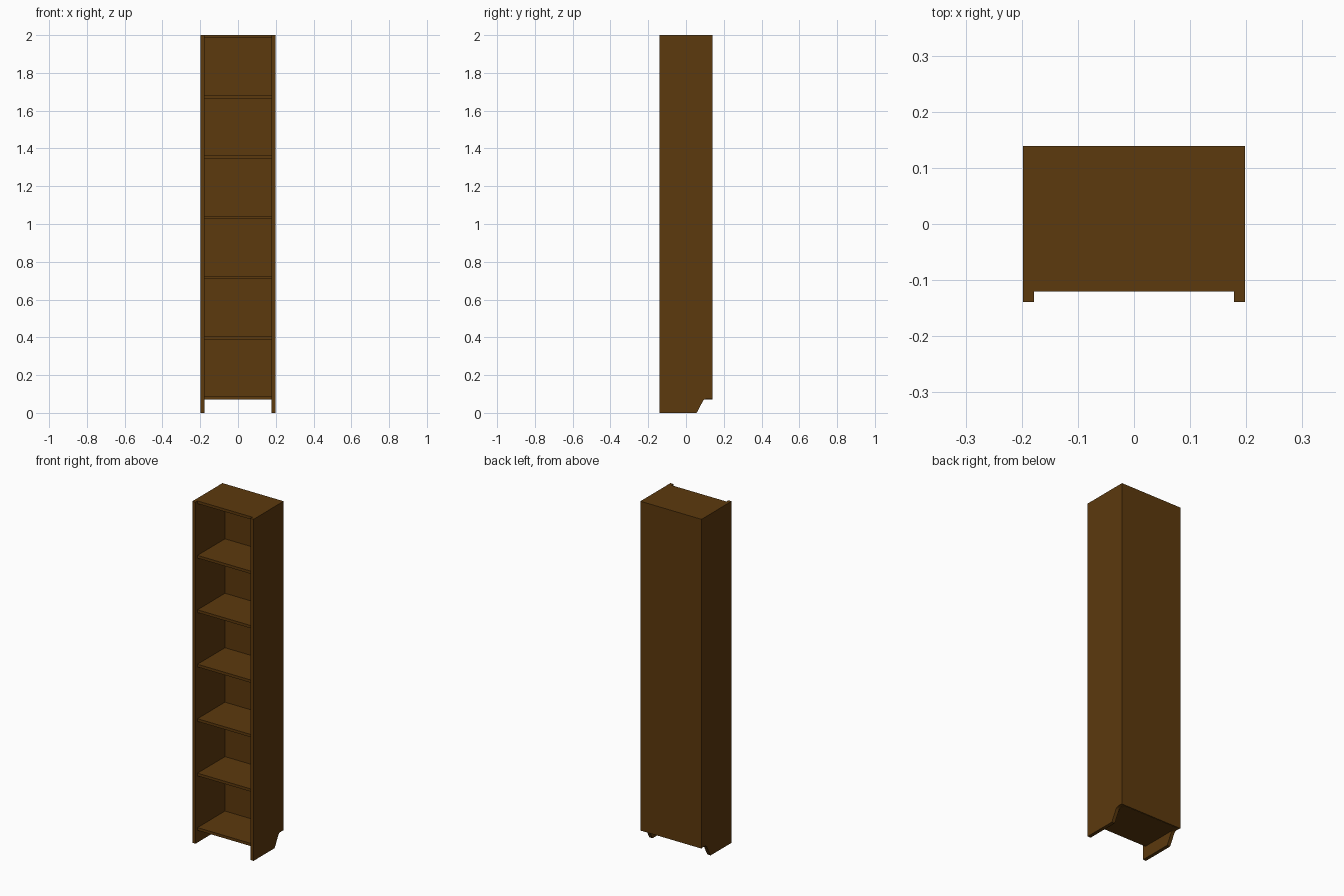
import bpy, bmesh

if "Cube" in bpy.data.objects:
    bpy.data.objects.remove(bpy.data.objects["Cube"])

wood = bpy.data.materials.new("dark brown wood")
wood.diffuse_color = (0.107, 0.041, 0.004, 1)
wood.use_nodes = True
wood.node_tree.nodes["Principled BSDF"].inputs["Base Color"].default_value = wood.diffuse_color

W, D, H, T = 0.198, 0.139, 2.0, 0.02   # half width, half depth, height, side thickness
INNER, BACK = W - T, 0.005


def finish(bm, name):
    bmesh.ops.recalc_face_normals(bm, faces=bm.faces)
    mesh = bpy.data.meshes.new(name)
    bm.to_mesh(mesh)
    bm.free()
    mesh.materials.append(wood)
    obj = bpy.data.objects.new(name, mesh)
    bpy.context.collection.objects.link(obj)
    return obj


def box(name, x0, x1, y0, y1, z0, z1):
    bm = bmesh.new()
    bmesh.ops.create_cube(bm, size=1)
    for v in bm.verts:
        v.co = (x1 if v.co.x > 0 else x0, y1 if v.co.y > 0 else y0, z1 if v.co.z > 0 else z0)
    return finish(bm, name)


def side(name, x0, x1):
    # side profile with the skirting-board cutout at the lower back
    profile = [(-D, 0), (0.055, 0), (0.060, 0.006), (0.086, 0.056), (0.091, 0.065),
               (0.098, 0.071), (0.108, 0.074), (D - BACK, 0.075), (D - BACK, H), (-D, H)]
    bm = bmesh.new()
    face = bm.faces.new([bm.verts.new((x0, y, z)) for y, z in profile])
    ext = bmesh.ops.extrude_face_region(bm, geom=[face])
    for v in ext["geom"]:
        if isinstance(v, bmesh.types.BMVert):
            v.co.x = x1
    return finish(bm, name)


# side panels
side("left_side", -W, -INNER)
side("right_side", INNER, W)

# thin back panel
box("back_panel", -W, W, D - BACK, D, 0.072, H)

# bottom, five shelves and top
names = ["bottom_board"] + [f"shelf_{i}" for i in range(1, 6)] + ["top_board"]
for i, name in enumerate(names):
    z = 0.087 + i * (H - 0.087) / 6
    box(name, -INNER, INNER, -0.12, D - BACK, z - 0.016, z)
